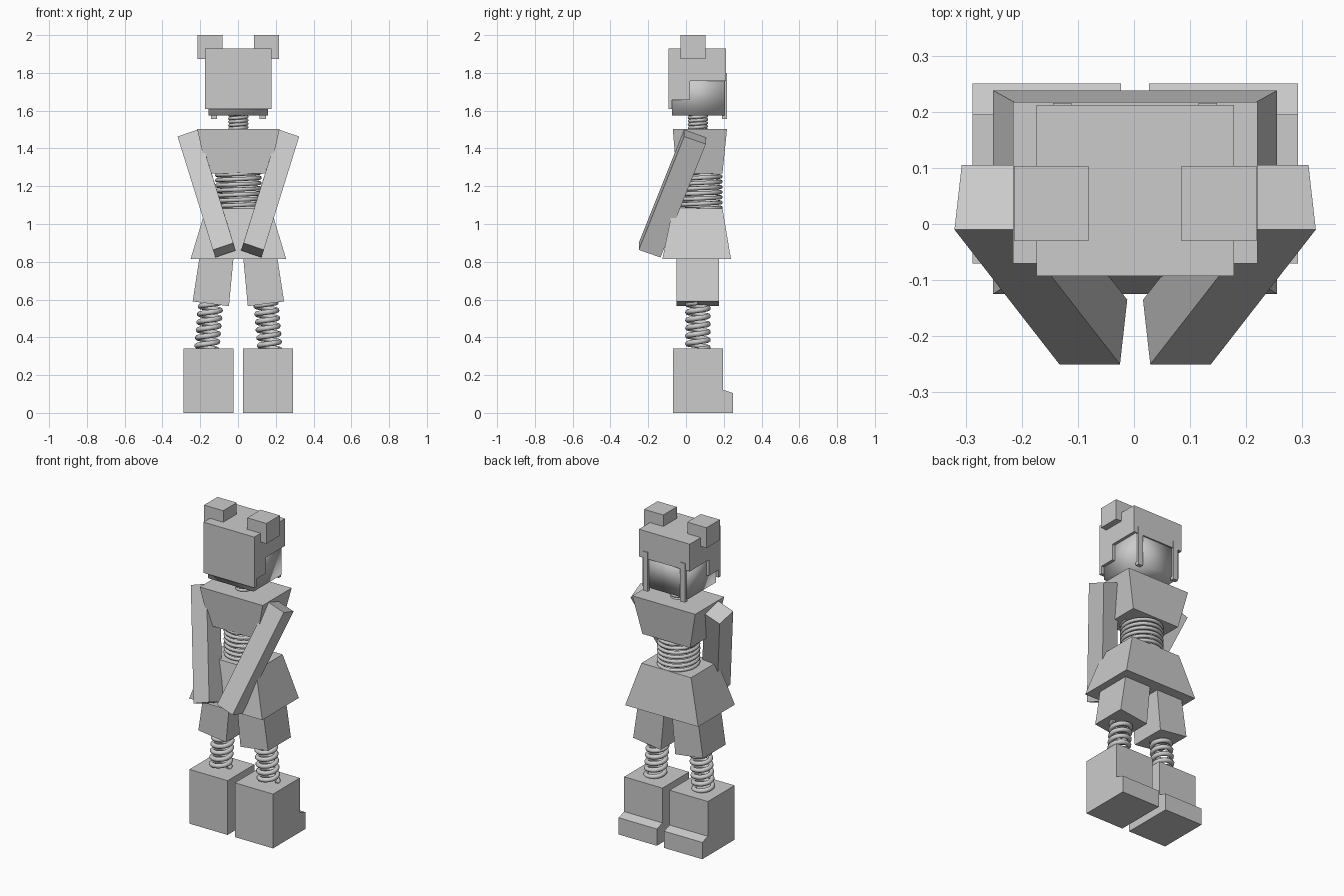
import bpy, math
from mathutils import Vector

if "Cube" in bpy.data.objects:
    bpy.data.objects.remove(bpy.data.objects["Cube"])

CX = 0.002  # symmetry plane
grey = bpy.data.materials.new("light grey")
grey.diffuse_color = (0.6, 0.6, 0.6, 1)
grey.use_nodes = True
grey.node_tree.nodes["Principled BSDF"].inputs["Base Color"].default_value = grey.diffuse_color


def mesh_object(name, verts, faces, smooth=False):
    me = bpy.data.meshes.new(name)
    me.from_pydata([tuple(v) for v in verts], [], faces)
    me.materials.append(grey)
    ob = bpy.data.objects.new(name, me)
    bpy.context.collection.objects.link(ob)
    bpy.context.view_layer.objects.active = ob
    # consistent outward normals
    import bmesh
    bm = bmesh.new()
    bm.from_mesh(me)
    bmesh.ops.recalc_face_normals(bm, faces=bm.faces)
    bm.to_mesh(me)
    bm.free()
    if smooth:
        me.shade_smooth()
    return ob


def prism(name, bottom, top, smooth=False):
    """Closed solid between two matching outlines."""
    n = len(bottom)
    faces = [tuple(range(n)), tuple(range(n, 2 * n))]
    faces += [(i, (i + 1) % n, n + (i + 1) % n, n + i) for i in range(n)]
    return mesh_object(name, list(bottom) + list(top), faces, smooth)


def rect(x0, x1, y0, y1, z):
    return [(x0, y0, z), (x1, y0, z), (x1, y1, z), (x0, y1, z)]


def box(name, x0, x1, y0, y1, z0, z1, smooth=False):
    return prism(name, rect(x0, x1, y0, y1, z0), rect(x0, x1, y0, y1, z1), smooth)


def side_profile(name, x0, x1, yz):
    return prism(name, [(x0, y, z) for y, z in yz], [(x1, y, z) for y, z in yz])


def spring(name, start, end, radius, wire, turns):
    """Coil of round wire about the line from start to end."""
    start, end = Vector(start), Vector(end)
    steps = turns * 24
    cu = bpy.data.curves.new(name, 'CURVE')
    cu.dimensions = '3D'
    cu.bevel_depth = wire
    cu.bevel_resolution = 2
    cu.use_fill_caps = True
    sp = cu.splines.new('POLY')
    sp.points.add(steps)
    for i, p in enumerate(sp.points):
        a = 2 * math.pi * i / 24
        c = start.lerp(end, i / steps)
        p.co = (c.x + radius * math.cos(a), c.y + radius * math.sin(a), c.z, 1)
    cu.materials.append(grey)
    ob = bpy.data.objects.new(name, cu)
    bpy.context.collection.objects.link(ob)
    bpy.ops.object.select_all(action='DESELECT')
    ob.select_set(True)
    bpy.context.view_layer.objects.active = ob
    bpy.ops.object.convert(target='MESH')
    bpy.context.object.data.shade_smooth()


for s, side in ((1, "right"), (-1, "left")):
    X = lambda x: CX + s * x

    # boot with a toe step at the back of the frame
    side_profile(side + "_boot", X(0.025), X(0.29),
                 [(-0.07, 0), (0.25, 0), (0.25, 0.105), (0.195, 0.122),
                  (0.195, 0.34), (-0.07, 0.34)])

    # lower leg spring and tilted thigh
    spring(side + "_leg_spring", (X(0.167), 0.063, 0.335), (X(0.146), 0.063, 0.585),
           0.054, 0.014, 6)
    thigh = [(0.05, 0.565), (0.242, 0.59), (0.205, 0.83), (0.025, 0.83)]
    prism(side + "_thigh", [(X(x), -0.05, z) for x, z in thigh],
          [(X(x), 0.175, z) for x, z in thigh])

    # arm: a slanted box from shoulder to the hand
    o = Vector((0.322, -0.01, 1.463))
    u = Vector((-0.108, 0, 0.037))
    v = Vector((-0.013, 0.115, -0.04))
    w = Vector((-0.187, -0.24, -0.6))
    ring = [o, o + u, o + u + v, o + v]
    prism(side + "_arm", [(X(p.x), p.y, p.z) for p in ring],
          [(X(p.x), p.y, p.z) for p in (q + w for q in ring)])

    # helmet ear and cheek bar
    box(side + "_ear", X(0.083), X(0.216), -0.03, 0.103, 1.873, 2.0)
    box(side + "_cheek_bar", X(0.113), X(0.146), 0.19, 0.216, 1.555, 1.80)

# hips and chest
prism("hips", rect(CX - 0.253, CX + 0.253, -0.125, 0.238, 0.815),
      rect(CX - 0.172, CX + 0.172, -0.07, 0.193, 1.083))
prism("chest", rect(CX - 0.165, CX + 0.165, -0.05, 0.193, 1.268),
      rect(CX - 0.218, CX + 0.218, -0.07, 0.217, 1.502))

# waist and neck springs
spring("waist_spring", (CX, 0.07, 1.08), (CX, 0.07, 1.272), 0.113, 0.011, 7)
spring("neck_spring", (CX, 0.063, 1.495), (CX, 0.063, 1.585), 0.045, 0.009, 5)

# head inside the helmet, softly shaded
box("head", CX - 0.158, CX + 0.158, -0.075, 0.203, 1.575, 1.80, smooth=True)

# helmet with stepped side opening
side_profile("helmet", CX - 0.176, CX + 0.176,
             [(-0.093, 1.61), (-0.073, 1.61), (-0.073, 1.657), (0.022, 1.657),
              (0.022, 1.757), (0.212, 1.757), (0.212, 1.928), (-0.093, 1.928)])
